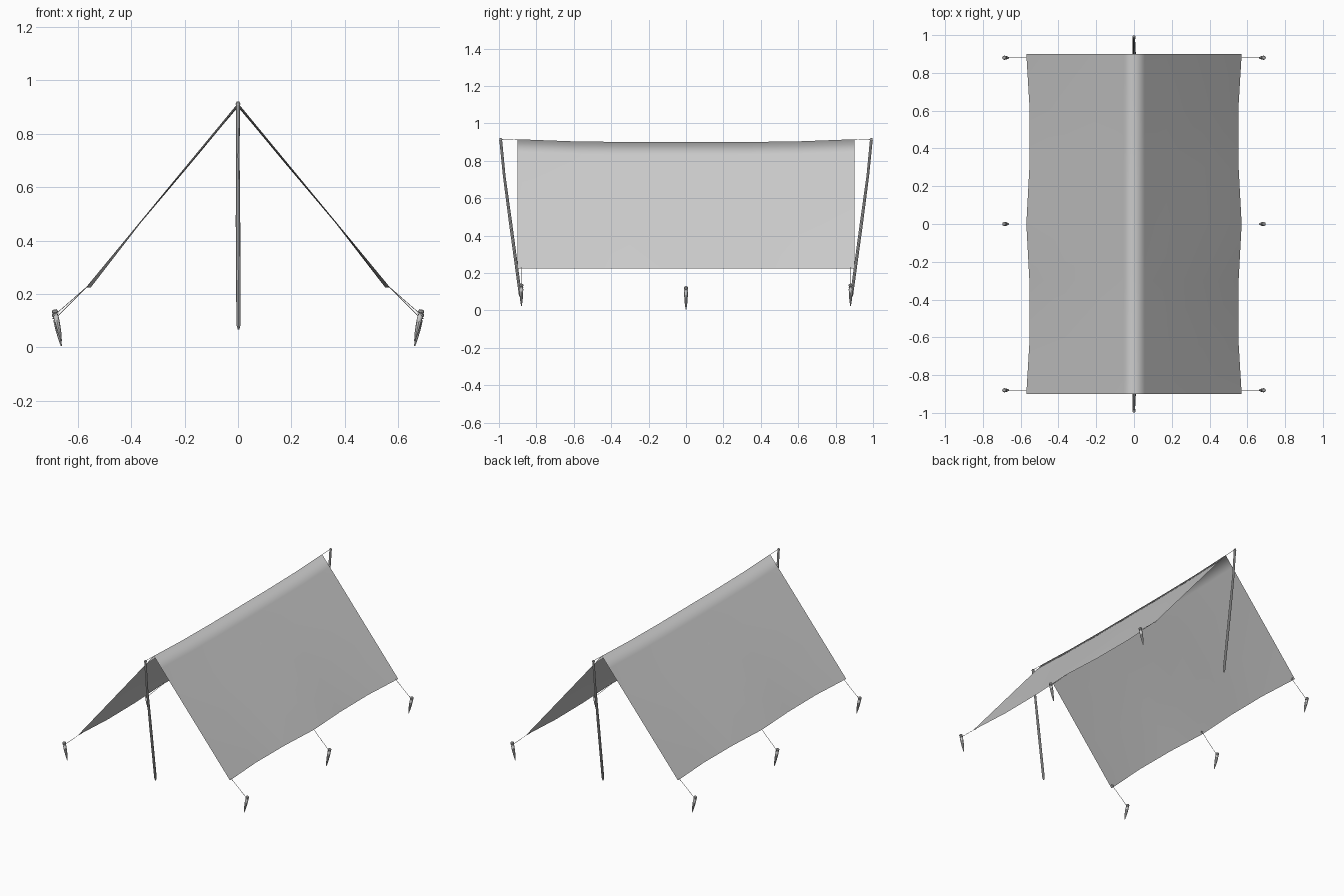
import bpy, bmesh, math
from mathutils import Vector

if "Cube" in bpy.data.objects:
    bpy.data.objects.remove(bpy.data.objects["Cube"])


def finish(name, bm, smooth=None):
    bmesh.ops.remove_doubles(bm, verts=bm.verts, dist=1e-6)
    bmesh.ops.recalc_face_normals(bm, faces=bm.faces)
    me = bpy.data.meshes.new(name)
    bm.to_mesh(me)
    bm.free()
    ob = bpy.data.objects.new(name, me)
    bpy.context.collection.objects.link(ob)
    if smooth:
        bpy.ops.object.select_all(action='DESELECT')
        ob.select_set(True)
        bpy.context.view_layer.objects.active = ob
        bpy.ops.object.shade_smooth_by_angle(angle=math.radians(smooth))
    return ob


def tube(name, stations, sides=8, smooth=40):
    """Skin rings along a path; stations are (point, radius)."""
    bm = bmesh.new()
    pts = [Vector(p) for p, r in stations]
    axis = (pts[-1] - pts[0]).normalized()
    a = axis.orthogonal().normalized()
    b = axis.cross(a)
    rings = []
    for p, (_, r) in zip(pts, stations):
        rings.append([bm.verts.new(p + r * (math.cos(t) * a + math.sin(t) * b))
                      for t in [2 * math.pi * i / sides for i in range(sides)]])
    for r0, r1 in zip(rings, rings[1:]):
        for i in range(sides):
            j = (i + 1) % sides
            bm.faces.new((r0[i], r0[j], r1[j], r1[i]))
    bm.faces.new(rings[0])
    bm.faces.new(rings[-1])
    return finish(name, bm, smooth)


def ring(name, center, axis, radius, thick):
    bpy.ops.mesh.primitive_torus_add(
        major_radius=radius, minor_radius=thick, major_segments=12, minor_segments=6,
        location=center, rotation=Vector(axis).to_track_quat('Z', 'Y').to_euler())
    bpy.context.object.name = name
    bpy.ops.object.shade_smooth_by_angle(angle=math.radians(60))


# Canvas sheet: straight at both ends, sagging at the ridge, scalloped at the hems
HALF = [(0, .015), (.1, .013), (.3, .012), (.65, 0), (1, 0)]
COLS = [(-s, d) for s, d in HALF[:0:-1]] + HALF
ROWS = [(-.9, 0, 0), (-.6, .75, 1), (-.3, 1, .9), (0, 1, 0),
        (.3, 1, .9), (.6, .75, 1), (.9, 0, 0)]
bm = bmesh.new()
grid = []
for y, sag, scallop in ROWS:
    line = []
    for s, drop in COLS:
        pull = .018 * scallop * max(0, (abs(s) - .5) / .5)
        x = math.copysign(.57 * abs(s) - pull, s) if s else 0
        line.append(bm.verts.new((x, y, .915 - .691 * abs(s) - drop * sag)))
    grid.append(line)
for r0, r1 in zip(grid, grid[1:]):
    for i in range(len(COLS) - 1):
        bm.faces.new((r0[i], r0[i + 1], r1[i + 1], r1[i]))
finish("canvas_sheet", bm, 180)

# Leaning end poles with pointed feet, and the cords tying them to the ridge
for sy, end in ((-1, "front"), (1, "back")):
    tube(end + "_pole", [((0.002, sy * .884, .067), .003), ((0.002, sy * .886, .085), .008),
                         ((0, sy * .937, .46), .0085), ((-.001, sy * .972, .72), .007),
                         ((0, sy * .991, .915), .0075), ((0, sy * .992, .921), .005)])
    tube(end + "_ridge_cord", [((0, sy * .895, .913), .0013), ((0, sy * .992, .916), .0013)], 6)
    ring(end + "_pole_lashing", (0, sy * .99, .912), (0, sy * .11, .85), .008, .0015)

# Pegs, guy cords and hem eyelets along both sides
for sx, side in ((-1, "left"), (1, "right")):
    for y, low, place in ((-.88, .022, "front"), (0, 0, "middle"), (.88, .022, "back")):
        foot = Vector((sx * .662, y, .004 + low * .9))
        head = Vector((sx * .688, y, .128 + low * .6))
        tag = side + "_" + place
        prof = [(0, .002), (.25, .0065), (.55, .0095), (.78, .010), (.82, .007),
                (.88, .007), (.91, .011), (.97, .011), (1, .007)]
        tube(tag + "_peg", [(foot.lerp(head, t), r) for t, r in prof], 8)
        tie = foot.lerp(head, .85)
        hem = Vector((sx * .56, y, .232))
        tube(tag + "_guy_cord", [(hem, .0013), (tie, .0013)], 6)
        ring(tag + "_peg_loop", tie, head - foot, .009, .002)
        ring(tag + "_eyelet", hem, (sx * .69, 0, .57), .007, .0015)
